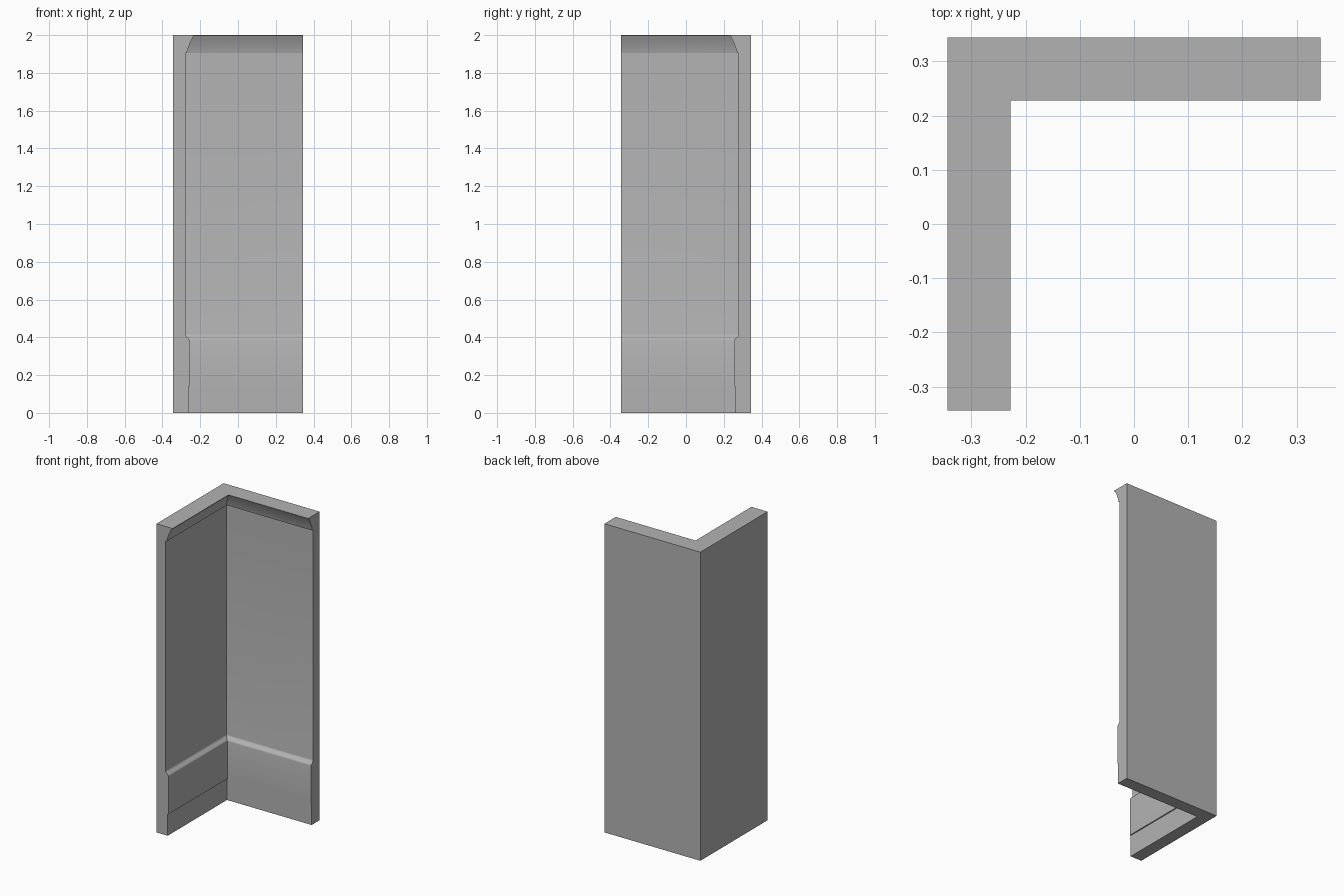
import bpy, bmesh, math

cube = bpy.data.objects.get("Cube")
if cube:
    bpy.data.objects.remove(cube, do_unlink=True)

plaster = bpy.data.materials.new("grey plaster")
plaster.use_nodes = True
grey = (0.45, 0.45, 0.45, 1)
plaster.diffuse_color = grey
plaster.node_tree.nodes["Principled BSDF"].inputs["Base Color"].default_value = grey

HALF = 0.344

# Inner face profile as (thickness, height): skirting, dado, rounded rail, wall, cornice
profile = [(0.081, 0), (0.081, 0.14), (0.087, 0.141), (0.087, 0.385)]
for i in range(1, 8):
    t = i / 8
    profile.append((0.087 - 0.022 * (1 - math.cos(math.pi * t)) / 2, 0.385 + 0.03 * t))
profile += [(0.065, 0.415), (0.065, 1.905), (0.073, 1.905), (0.077, 1.921),
            (0.091, 1.96), (0.108, 1.994), (0.116, 1.996), (0.116, 2)]
section = [(0, 0)] + profile + [(0, 2)]

# Sweep the section round the mitred corner: front end, corner, right end
bm = bmesh.new()
stations = [
    lambda d: (-HALF + d, -HALF),
    lambda d: (-HALF + d, HALF - d),
    lambda d: (HALF, HALF - d),
]
rings = [[bm.verts.new((*place(d), z)) for d, z in section] for place in stations]
for a, b in zip(rings, rings[1:]):
    for i in range(len(section)):
        j = (i + 1) % len(section)
        bm.faces.new((a[i], a[j], b[j], b[i]))
bm.faces.new(rings[0])
bm.faces.new(rings[-1])
bmesh.ops.recalc_face_normals(bm, faces=bm.faces)

mesh = bpy.data.meshes.new("wall_corner")
bm.to_mesh(mesh)
bm.free()
mesh.materials.append(plaster)
wall = bpy.data.objects.new("wall_corner", mesh)
bpy.context.collection.objects.link(wall)

# Smooth the rail and cornice while keeping edges sharp
bpy.context.view_layer.objects.active = wall
wall.select_set(True)
bpy.ops.object.shade_smooth_by_angle(angle=math.radians(35))
